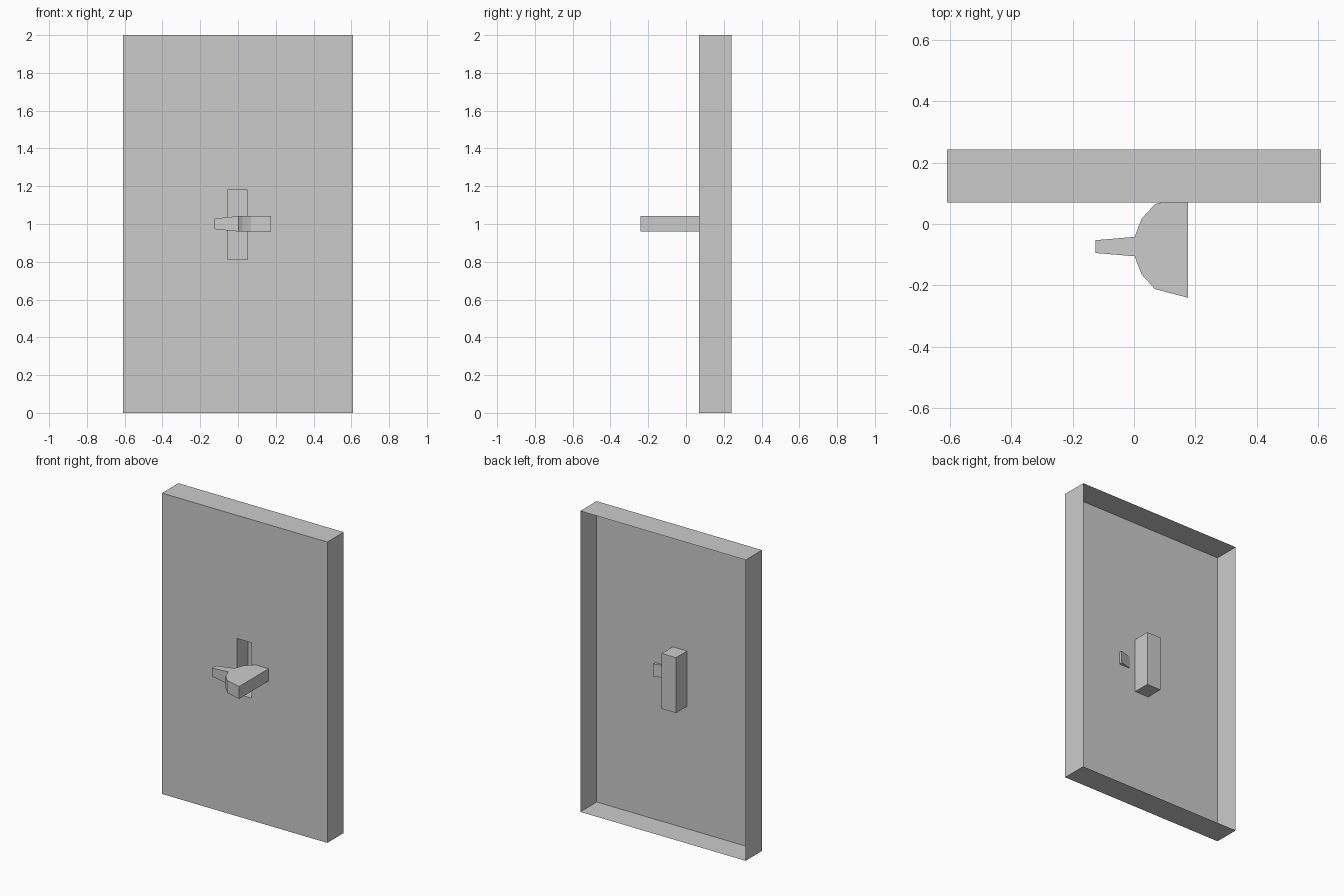
import bpy, bmesh

if "Cube" in bpy.data.objects:
    bpy.data.objects.remove(bpy.data.objects["Cube"])


def finish(name, bm):
    bmesh.ops.recalc_face_normals(bm, faces=bm.faces)
    mesh = bpy.data.meshes.new(name)
    bm.to_mesh(mesh)
    bm.free()
    obj = bpy.data.objects.new(name, mesh)
    bpy.context.collection.objects.link(obj)
    return obj


def bridge(bm, a, b):
    n = len(a)
    for i in range(n):
        j = (i + 1) % n
        bm.faces.new((a[i], a[j], b[j], b[i]))


def rect(bm, x0, x1, z0, z1, y):
    return [bm.verts.new((x, y, z)) for x, z in ((x0, z0), (x1, z0), (x1, z1), (x0, z1))]


# Wall plate: thin shell, open at the back, with a slot pocket pushed in from the front
OUTER = (-0.608, 0.608, 0.0, 2.0)
SLOT = (-0.056, 0.049, 0.813, 1.181)
bm = bmesh.new()
rings = [rect(bm, *OUTER, 0.242), rect(bm, *OUTER, 0.07),
         rect(bm, *SLOT, 0.07), rect(bm, *SLOT, 0.185)]
for a, b in zip(rings, rings[1:]):
    bridge(bm, a, b)
bm.faces.new(rings[-1])
bm.normal_update()
plate = finish("wall_plate", bm)
# the shell is open, so make sure the front faces outward (-y)
if max(plate.data.polygons, key=lambda p: -p.center.y).normal.y > 0:
    plate.data.flip_normals()

# Lever: half outline (x, half width) mirrored about its centre line
CENTRE_Y = -0.0735
half = [(0.002, 0.0315), (0.025, 0.091), (0.068, 0.138), (0.176, 0.1665)]
outline = half + [(x, -w) for x, w in reversed(half)]
bm = bmesh.new()
low, high = ([bm.verts.new((x, CENTRE_Y + w, z)) for x, w in outline]
             for z in (0.96, 1.042))
bridge(bm, low, high)
bm.faces.new(low)
bm.faces.new(high)
# Handle: grow the narrow end outward and taper it
root = next(f for f in bm.faces if all(v.co.x < 0.01 for v in f.verts))
tip = bmesh.ops.extrude_discrete_faces(bm, faces=[root])["faces"][0]
for v in tip.verts:
    v.co.x = -0.125
    v.co.y = CENTRE_Y + (v.co.y - CENTRE_Y) * 0.66
    v.co.z = 1.0 + (v.co.z - 1.0) * 0.68
finish("lever", bm)
